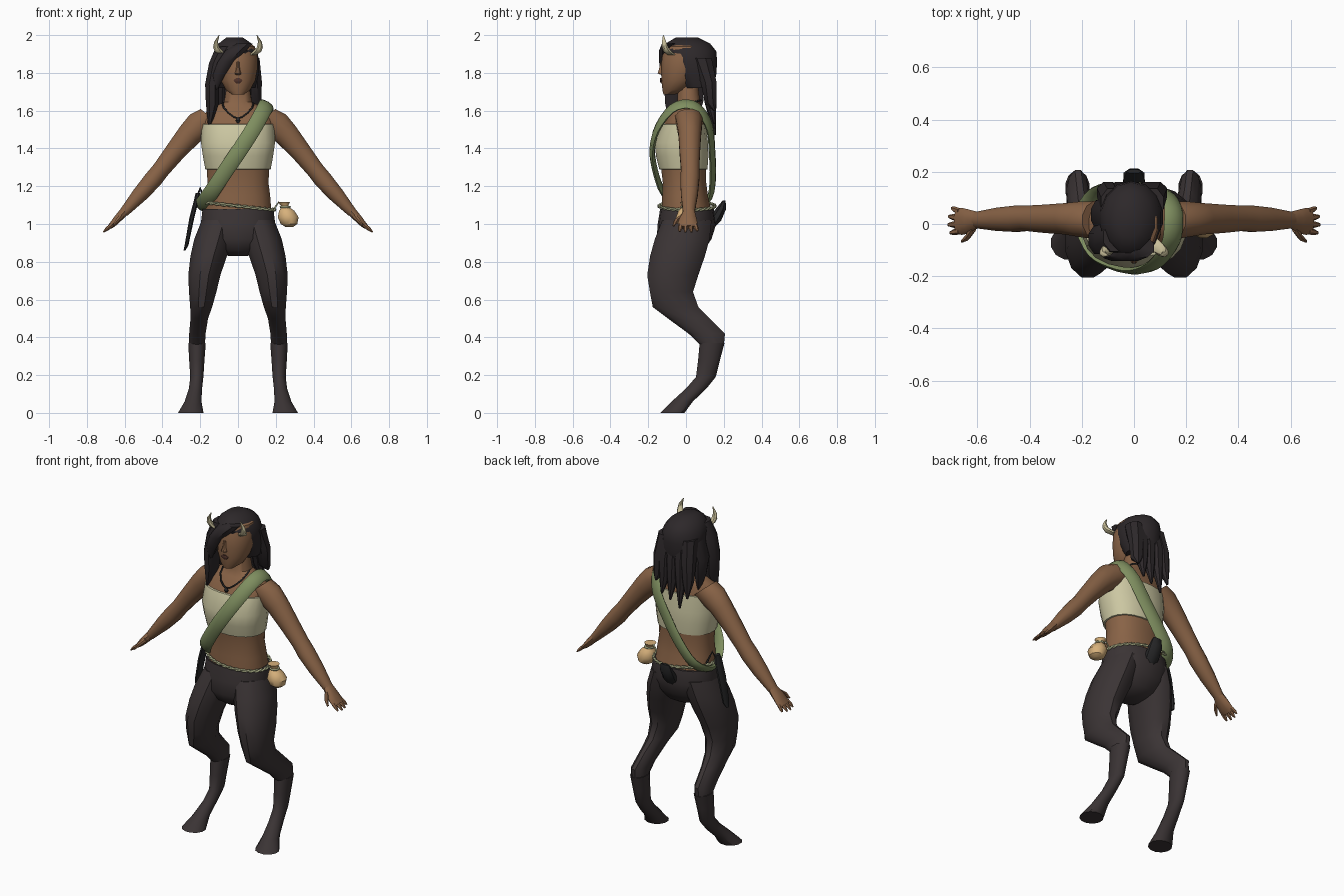
import bpy, bmesh, math
from mathutils import Vector as V


def mat(name, r, g, b):
    m = bpy.data.materials.new(name)
    m.diffuse_color = (r, g, b, 1)
    return m


SKIN = mat("brown skin", .25, .125, .062)
CLOTH = mat("cream cloth", .60, .57, .36)
DARK = mat("dark trousers", .043, .034, .035)
HAIR = mat("black hair", .026, .021, .023)
GREEN = mat("green sash", .21, .27, .115)
TAN = mat("tan leather", .68, .44, .20)
HORN = mat("horn", .58, .52, .32)
ROPE = mat("rope", .43, .45, .26)
LIPS = mat("dark lips", .085, .035, .025)
BLACK = mat("black leather", .02, .02, .021)


def skin(name, rings, mats, closed=False, mirror=False, rule=None, angle=40):
    """Join rings of points into a tube, capped unless closed."""
    bm = bmesh.new()
    vs = [[bm.verts.new(p) for p in r] for r in rings]
    n = len(vs[0])
    for i in range(len(vs) if closed else len(vs) - 1):
        a, b = vs[i], vs[(i + 1) % len(vs)]
        for k in range(n):
            bm.faces.new((a[k], a[(k + 1) % n], b[(k + 1) % n], b[k]))
    if not closed:
        bm.faces.new(vs[0])
        bm.faces.new(vs[-1])
    bmesh.ops.recalc_face_normals(bm, faces=bm.faces)
    if rule:
        for f in bm.faces:
            f.material_index = rule(f.calc_center_median())
    me = bpy.data.meshes.new(name)
    bm.to_mesh(me)
    bm.free()
    for m in mats:
        me.materials.append(m)
    me.shade_smooth()
    me.set_sharp_from_angle(angle=math.radians(angle))
    ob = bpy.data.objects.new(name, me)
    bpy.context.collection.objects.link(ob)
    if mirror:
        md = ob.modifiers.new("mirror", 'MIRROR')
        md.use_mirror_merge = False
    return ob


def loft(name, pts, m, n=12, u=(1, 0, 0), v=(0, 1, 0), p=1.0, **kw):
    """Rings given as (x, y, z, radius along u, radius along v)."""
    u, v = V(u), V(v)
    sp = lambda t: math.copysign(abs(t) ** p, t)
    ang = [2 * math.pi * (k + .5) / n for k in range(n)]
    rings = [[V(q[:3]) + u * q[3] * sp(math.cos(a)) + v * q[4] * sp(math.sin(a))
              for a in ang] for q in pts]
    return skin(name, rings, m if isinstance(m, list) else [m], **kw)


def cord(name, pts, r, m, cyclic=False):
    cu = bpy.data.curves.new(name, 'CURVE')
    cu.dimensions = '3D'
    cu.bevel_depth, cu.bevel_resolution = r, 1
    s = cu.splines.new('POLY')
    s.points.add(len(pts) - 1)
    for q, c in zip(s.points, pts):
        q.co = (*c, 1)
    s.use_cyclic_u = cyclic
    cu.materials.append(m)
    bpy.context.collection.objects.link(bpy.data.objects.new(name, cu))


# Torso, with the cloth top coloured by height
loft("torso", [(0, .005, 1.05, .18, .135), (0, -.005, 1.15, .172, .122), (0, -.008, 1.22, .163, .116),
               (0, -.012, 1.288, .167, .12), (0, -.014, 1.29, .175, .129), (0, -.02, 1.36, .188, .14),
               (0, -.025, 1.43, .198, .143), (0, -.01, 1.528, .195, .116), (0, -.008, 1.53, .188, .108),
               (0, 0, 1.58, .185, .09), (0, .01, 1.615, .14, .075), (0, .015, 1.645, .075, .06),
               (0, .01, 1.73, .06, .055)], [SKIN, CLOTH], n=20, p=.88,
     rule=lambda c: int(1.288 < c.z < 1.5295))

# Trousers: pelvis, legs and backward-bent lower legs
loft("pelvis", [(0, .005, 1.08, .19, .142), (0, .005, 1.0, .2, .155), (0, -.01, .92, .19, .145),
                (0, -.015, .86, .12, .11), (0, -.02, .83, .05, .06)], DARK, n=18, p=.9)
loft("leg", [(.1, .005, 1.02, .095, .135), (.13, -.02, .92, .105, .15), (.155, -.045, .83, .1, .15),
             (.178, -.07, .73, .088, .14), (.187, -.077, .64, .075, .118), (.195, -.055, .56, .06, .125),
             (.205, .015, .5, .048, .115), (.215, .11, .42, .045, .1), (.217, .14, .355, .043, .062)],
     DARK, n=12, mirror=True)
loft("boot", [(.217, .138, .37, .048, .068), (.218, .122, .28, .042, .06), (.218, .105, .19, .036, .054),
              (.225, .055, .13, .036, .056), (.238, -.02, .06, .046, .058), (.25, -.072, 0, .07, .066)],
     DARK, n=12, mirror=True)
loft("tail_stub", [(0, .11, .97, .035, .03), (0, .15, 1.02, .045, .04), (0, .185, 1.08, .043, .03),
                   (0, .202, 1.125, .03, .008)], BLACK, n=8)

# Arms and hands
U, Y = (.762, 0, .647), (0, 1, 0)
arm = dict(u=U, v=Y, mirror=True)
loft("arm", [(.14, .015, 1.56, .078, .075), (.195, .018, 1.53, .08, .07), (.255, .02, 1.475, .068, .062),
             (.335, .02, 1.38, .056, .056), (.41, .022, 1.285, .048, .05), (.45, .02, 1.235, .05, .052),
             (.52, .018, 1.155, .043, .046), (.605, .015, 1.06, .026, .032)], SKIN, n=12, **arm)
loft("palm", [(.6, .015, 1.067, .026, .032), (.635, .01, 1.03, .022, .046), (.66, .01, 1.002, .018, .052),
              (.68, .01, .983, .013, .048)], SKIN, n=10, **arm)
for i in range(4):
    y, e = -.027 + i * .025, (0, .008, .006, -.006)[i]
    loft("finger", [(.668, y, .995, .012, .013), (.69 + e / 2, y * 1.15, .976, .01, .012),
                    (.705 + e, y * 1.25, .96 - e / 2, .004, .006)], SKIN, n=6, **arm)
loft("thumb", [(.615, -.015, 1.045, .014, .018), (.638, -.05, 1.02, .012, .014),
               (.66, -.066, .99, .005, .006)], SKIN, n=6, **arm)

# Head and face
loft("head", [(0, -.09, 1.685, .032, .03), (0, -.058, 1.71, .066, .068), (0, -.035, 1.76, .093, .097),
              (0, -.02, 1.82, .105, .113), (0, -.01, 1.88, .106, .12), (0, 0, 1.94, .09, .11),
              (0, 0, 1.965, .05, .06)], SKIN, n=16)
loft("nose", [(0, -.122, 1.79, .016, .012), (0, -.133, 1.797, .018, .019), (0, -.13, 1.82, .011, .014),
              (0, -.127, 1.86, .007, .006)], SKIN, n=8)
loft("lips", [(0, -.124, 1.743, .01, .008), (0, -.13, 1.755, .022, .008), (0, -.13, 1.762, .026, .007),
              (0, -.132, 1.772, .01, .006)], LIPS, n=8)

# Hair: cap, fringe swept to one side, hanging locks
loft("hair_cap", [(-.005, .065, 1.72, .1, .08), (-.008, .045, 1.79, .12, .115), (-.01, .03, 1.86, .124, .135),
                  (-.012, .015, 1.915, .118, .145), (-.015, .01, 1.955, .09, .118),
                  (-.018, .005, 1.987, .045, .06)], HAIR, n=14)
loft("hair_fringe", [(.035, -.09, 1.955, .045, .04), (-.01, -.11, 1.92, .06, .035),
                     (-.065, -.115, 1.86, .045, .03), (-.1, -.105, 1.79, .035, .03),
                     (-.125, -.09, 1.7, .012, .012)], HAIR, n=8)
loft("hair_side_lock", [(-.07, -.05, 1.94, .05, .06), (-.115, -.06, 1.85, .042, .06),
                        (-.137, -.06, 1.74, .04, .06), (-.135, -.06, 1.64, .038, .055),
                        (-.15, -.075, 1.525, .01, .015)], HAIR, n=8)
loft("hair_rear_lock", [(-.1, .03, 1.87, .03, .07), (-.135, .035, 1.75, .032, .06),
                        (-.135, .05, 1.65, .026, .045), (-.13, .06, 1.56, .005, .008)], HAIR, n=8)
for x, end in ((-.1, 1.54), (-.055, 1.47), (0, 1.505), (.05, 1.53), (.085, 1.6)):
    loft("hair_back_lock", [(x * .85, .08, 1.88, .045, .06), (x, .12, 1.75, .045, .045),
                            (x * 1.05, .13, 1.64, .036, .033), (x * 1.15, .152, end, .006, .007)],
         HAIR, n=8)

# Horns
loft("horn", [(.078, -.075, 1.895, .02, .024), (.1, -.097, 1.912, .025, .024), (.116, -.11, 1.935, .017, .017),
              (.116, -.116, 1.965, .011, .012), (.1, -.12, 2.0, .002, .002)], HORN, n=8, mirror=True)

# Sash looped over one shoulder: smoothed path with a flattened section
path = [V(q) for q in ((-.19, -.02, 1.10), (-.14, -.12, 1.17), (-.06, -.165, 1.29), (.015, -.178, 1.4),
                       (.085, -.15, 1.51), (.14, -.075, 1.61), (.152, .01, 1.635), (.148, .075, 1.6),
                       (.11, .125, 1.51), (.035, .138, 1.38), (-.05, .142, 1.25), (-.135, .125, 1.14),
                       (-.187, .055, 1.09))]
fine, N = [], len(path)
for i in range(N):
    a, b, c, d = (path[(i + k) % N] for k in (-1, 0, 1, 2))
    for t in (0, 1 / 3, 2 / 3):
        fine.append(.5 * (2 * b + (c - a) * t + (2 * a - 5 * b + 4 * c - d) * t * t
                          + (3 * b - a - 3 * c + d) * t ** 3))
rings = []
for i, q in enumerate(fine):
    t = (fine[(i + 1) % len(fine)] - fine[i - 1]).normalized()
    nrm = q - V((0, 0, 1.38))
    nrm = (nrm - t * nrm.dot(t)).normalized()
    w = t.cross(nrm)
    rings.append([q + w * .042 * math.cos(k * math.pi / 4) + nrm * .015 * math.sin(k * math.pi / 4)
                  for k in range(8)])
skin("sash", rings, [GREEN], closed=True, angle=50)

# Rope belt, made of two twisted strands
for ph in (0, math.pi):
    belt = []
    for k in range(120):
        a = 2 * math.pi * k / 120
        tw = 15 * a + ph
        r = 1 + .025 * math.cos(tw)
        belt.append((.193 * r * math.cos(a), .005 + .148 * r * math.sin(a),
                     1.095 - .1 * math.cos(a) * .2 + .005 * math.sin(tw)))
    cord("rope_belt", belt, .0055, ROPE, True)

# Pouch hanging at the hip
loft("pouch", [(.272, 0, .985, .022, .022), (.27, 0, 1.0, .045, .045), (.266, 0, 1.035, .057, .055),
               (.258, 0, 1.07, .042, .042), (.25, 0, 1.09, .02, .022), (.246, 0, 1.1, .022, .024),
               (.243, 0, 1.117, .034, .034)], TAN, n=12)
cord("pouch_tie", [(.25 + .024 * math.cos(k * .5236), .024 * math.sin(k * .5236), 1.091)
                   for k in range(12)], .006, ROPE, True)
cord("pouch_string", [(.245, 0, 1.095), (.215, .01, 1.115), (.19, .01, 1.08)], .005, ROPE)

# Sheath with a blade handle at the other hip
loft("sheath", [(-.283, 0, .86, .006, .012), (-.272, 0, .89, .011, .028), (-.245, 0, 1.03, .014, .034),
                (-.222, 0, 1.12, .014, .032), (-.212, 0, 1.165, .013, .022)], BLACK, n=8)
cord("sheath_strap", [(-.222, .01, 1.13), (-.2, .03, 1.19), (-.175, .05, 1.12)], .006, BLACK)

# Necklace and pendant
half = [(.082, -.03, 1.638), (.075, -.065, 1.615), (.05, -.095, 1.588), (.022, -.108, 1.567), (0, -.114, 1.56)]
back = [(-.06, .06, 1.65), (0, .08, 1.655), (.06, .06, 1.65)]
cord("necklace", half + [(-x, y, z) for x, y, z in half[-2::-1]] + back, .005, BLACK, True)
loft("pendant", [(0, -.113, 1.535, .006, .006), (0, -.115, 1.548, .014, .01), (0, -.113, 1.563, .006, .006)],
     BLACK, n=8)
